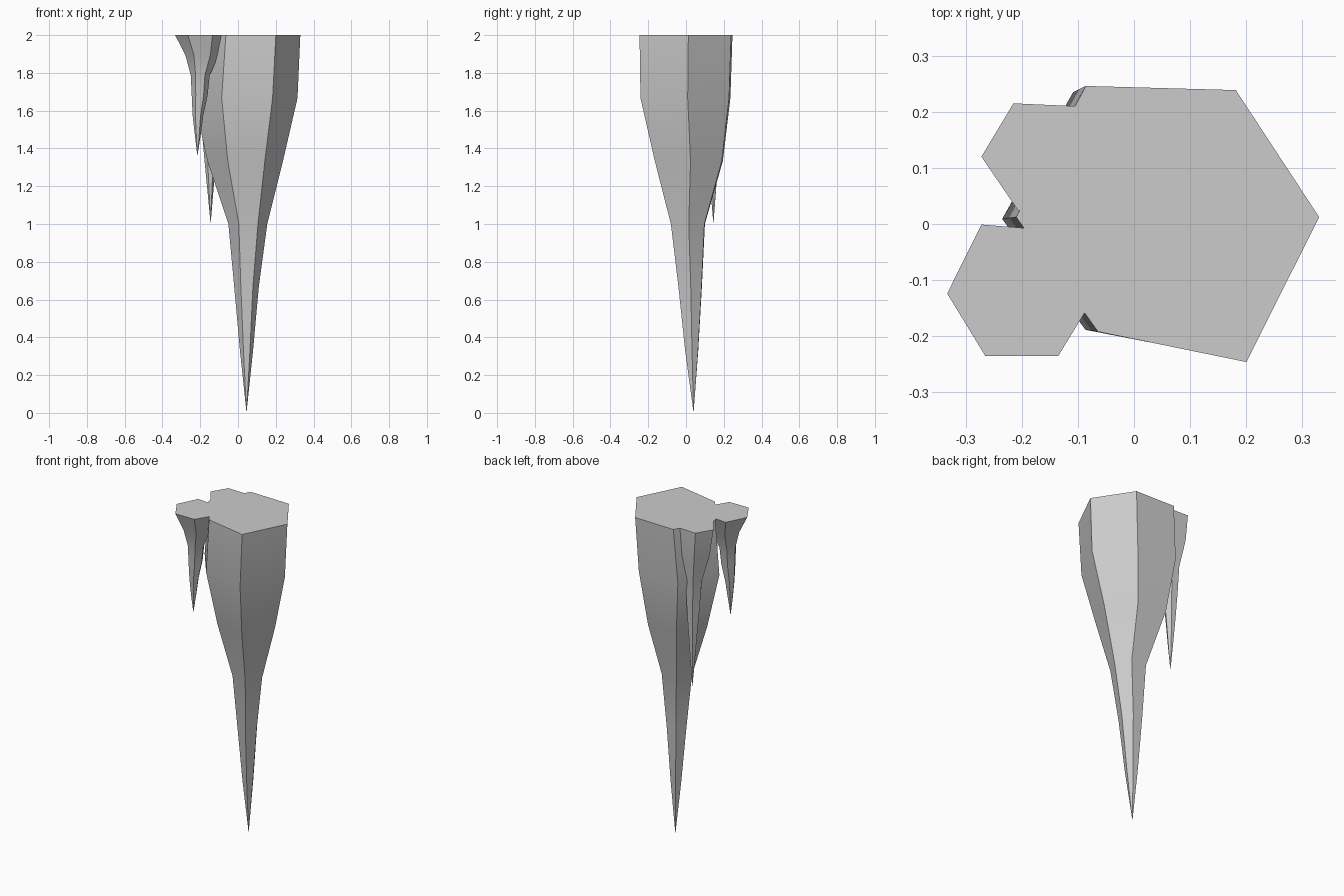
import bpy
import bmesh
from math import radians

default = bpy.data.objects.get("Cube")
if default:
    bpy.data.objects.remove(default, do_unlink=True)

# Single stone colour
stone = bpy.data.materials.new("grey_stone")
stone.use_nodes = True
colour = (0.6, 0.6, 0.6, 1)
stone.diffuse_color = colour
stone.node_tree.nodes["Principled BSDF"].inputs["Base Color"].default_value = colour


def spike(name, outline, rings, tip_z, tip):
    """Loft a six-sided outline down through evenly spaced rings to a point.
    Each ring is (centre x, centre y, radius x, radius y)."""
    bm = bmesh.new()
    step = (2 - tip_z) / len(rings)
    loops = []
    for i, (cx, cy, rx, ry) in enumerate(rings):
        z = 2 - i * step
        loops.append([bm.verts.new((cx + u * rx, cy + v * ry, z)) for u, v in outline])
    point = bm.verts.new((*tip, tip_z))
    n = len(outline)
    bm.faces.new(loops[0])
    for upper, lower in zip(loops, loops[1:]):
        for k in range(n):
            j = (k + 1) % n
            bm.faces.new((upper[k], lower[k], lower[j], upper[j]))
    for k in range(n):
        bm.faces.new((loops[-1][k], point, loops[-1][(k + 1) % n]))
    bmesh.ops.recalc_face_normals(bm, faces=bm.faces)
    mesh = bpy.data.meshes.new(name)
    bm.to_mesh(mesh)
    bm.free()
    mesh.materials.append(stone)
    obj = bpy.data.objects.new(name, mesh)
    bpy.context.collection.objects.link(obj)
    bpy.ops.object.select_all(action="DESELECT")
    obj.select_set(True)
    bpy.context.view_layer.objects.active = obj
    bpy.ops.object.shade_smooth_by_angle(angle=radians(30))


# Large central spike
spike("main_spike",
      [(1, .05), (.45, .97), (-.54, 1), (-1, .05), (-.46, -.78), (.52, -1)],
      [(.06, 0, .27, .246), (.04, -.003, .275, .238), (.038, .015, .2, .18),
       (.052, .01, .103, .09), (.045, .022, .065, .062), (.045, .03, .035, .035)],
      0, (.045, .04))

# Short spike at the front right
spike("short_front_spike",
      [(1, -.05), (.54, .9), (-.54, 1), (-1, -.05), (-.49, -1), (.49, -1)],
      [(-.2, -.118, .133, .117), (-.19, -.12, .088, .08), (-.2, -.123, .05, .047),
       (-.203, -.125, .042, .04), (-.212, -.127, .028, .026), (-.213, -.13, .015, .014)],
      1.36, (-.215, -.13))

# Thin spike at the back right
spike("thin_back_spike",
      [(1, -.05), (.4, .95), (-.52, 1), (-1, .03), (-.45, -.95), (.5, -.95)],
      [(-.153, .117, .119, .098), (-.15, .125, .1, .085), (-.148, .135, .055, .05),
       (-.147, .14, .045, .038), (-.147, .143, .03, .026), (-.146, .144, .015, .014)],
      1.0, (-.145, .145))
